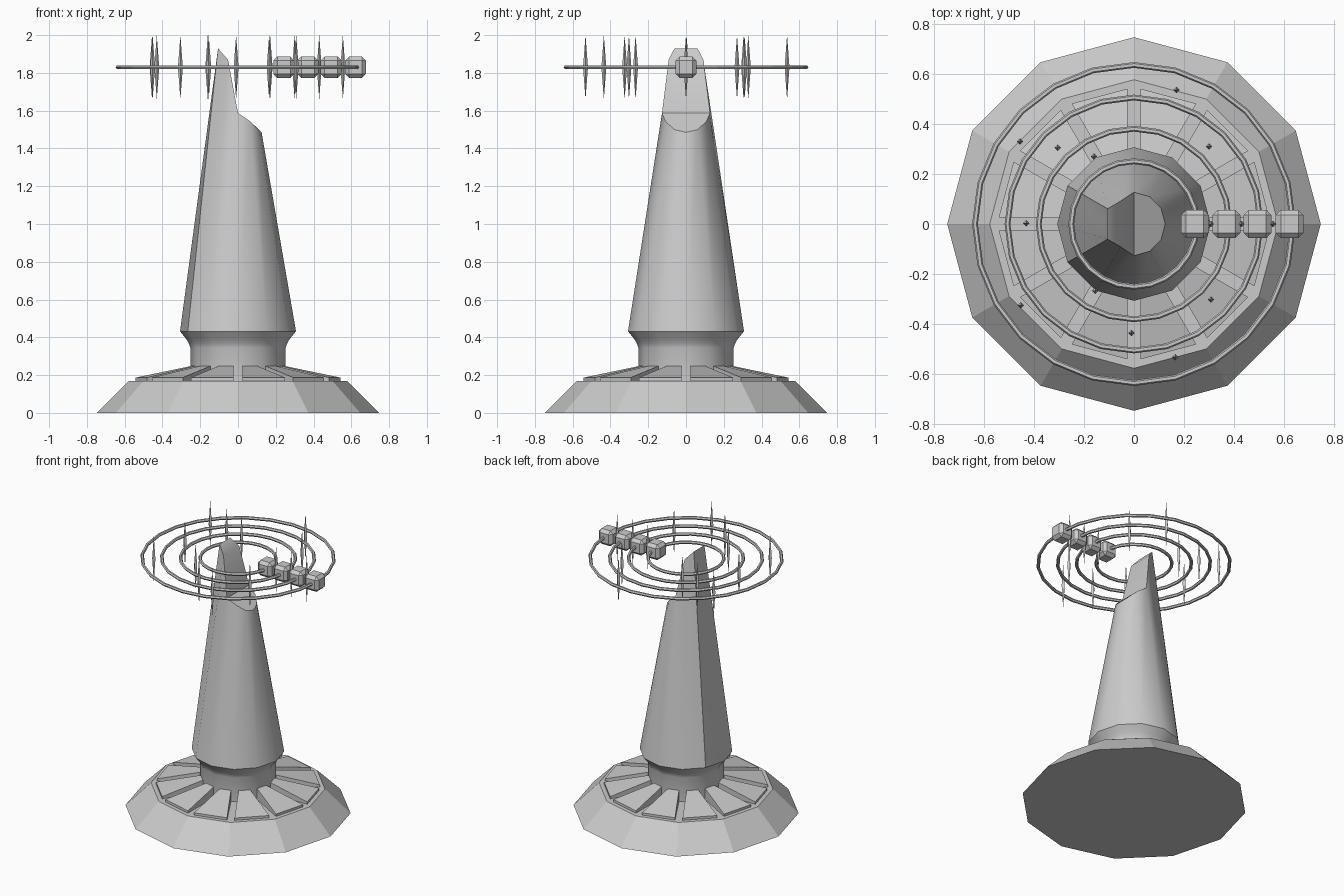
import bpy, bmesh, math
from mathutils import Matrix

if "Cube" in bpy.data.objects:
    bpy.data.objects.remove(bpy.data.objects["Cube"])

grey = bpy.data.materials.new("stone_grey")
grey.diffuse_color = (0.6, 0.6, 0.6, 1)
grey.use_nodes = True
grey.node_tree.nodes["Principled BSDF"].inputs["Base Color"].default_value = grey.diffuse_color
N = 12


def finish(name, bm, smooth=None):
    bmesh.ops.recalc_face_normals(bm, faces=bm.faces[:])
    me = bpy.data.meshes.new(name)
    bm.to_mesh(me)
    bm.free()
    me.materials.append(grey)
    ob = bpy.data.objects.new(name, me)
    bpy.context.collection.objects.link(ob)
    if smooth:
        bpy.ops.object.select_all(action='DESELECT')
        ob.select_set(True)
        bpy.context.view_layer.objects.active = ob
        bpy.ops.object.shade_smooth_by_angle(angle=math.radians(smooth))
    return ob


def ring(bm, r, z, n=N):
    return [bm.verts.new((r * math.cos(2 * math.pi * i / n),
                          r * math.sin(2 * math.pi * i / n), z)) for i in range(n)]


def bridge(bm, a, b):
    n = len(a)
    for i in range(n):
        j = (i + 1) % n
        bm.faces.new((a[i], a[j], b[j], b[i]))


# Twelve-sided sloped base
bm = bmesh.new()
low, top = ring(bm, 0.747, 0), ring(bm, 0.577, 0.17)
bridge(bm, low, top)
bm.faces.new(low)
bm.faces.new(top)
finish("base", bm)

# Sloping wedge slabs separated by parallel-sided slots
bm = bmesh.new()
half, gap = math.pi / N, 0.025


def corner(r, side):
    a = half - math.asin(gap / r)
    return r * math.cos(a), side * r * math.sin(a)


for k in range(N):
    rot = Matrix.Rotation((2 * k + 1) * half, 4, 'Z')
    plan = [(corner(0.542, -1), 0.187), (corner(0.542, 1), 0.187),
            (corner(0.24, 1), 0.25), (corner(0.24, -1), 0.25)]
    bot = [bm.verts.new((x, y, 0.165)) for (x, y), z in plan]
    up = [bm.verts.new((x, y, z)) for (x, y), z in plan]
    bridge(bm, bot, up)
    bm.faces.new(bot)
    bm.faces.new(up)
    bmesh.ops.transform(bm, matrix=rot, verts=bot + up)
finish("base_slabs", bm)

# Tapered tower: neck, flare, and a broken-off spire at the top
bm = bmesh.new()
profile = [(0.252, 0.16), (0.252, 0.345), (0.259, 0.365), (0.272, 0.388), (0.307, 0.432)]
rings = [ring(bm, r, z) for r, z in profile]
# radius and height of the rim at 0, 30 ... 180 degrees, mirrored across y
rim = [(0.125, 1.485), (0.125, 1.50), (0.126, 1.545), (0.127, 1.587),
       (0.106, 1.87), (0.122, 1.93), (0.118, 1.60)]
crown = []
for i in range(N):
    r, z = rim[min(i, N - i)]
    a = math.radians(30 * i)
    crown.append(bm.verts.new((r * math.cos(a), r * math.sin(a), z)))
rings.append(crown)
for a, b in zip(rings, rings[1:]):
    bridge(bm, a, b)
bm.faces.new(rings[0])
c = crown
bm.faces.new([c[i] for i in (9, 10, 11, 0, 1, 2, 3)])   # ledge
bm.faces.new((c[3], c[4], c[8], c[9]))                  # spire face
bm.faces.new((c[4], c[5], c[7], c[8]))                  # spire shoulder
bm.faces.new((c[5], c[6], c[7]))                        # spire back
finish("tower", bm, 35)

# Concentric orbit rings, each carrying a chamfered bead
RZ = 1.83
for r, bx in ((0.255, 0.243), (0.385, 0.37), (0.51, 0.493), (0.64, 0.622)):
    bpy.ops.mesh.primitive_torus_add(location=(0, 0, RZ), major_radius=r - 0.004,
                                     minor_radius=0.0115, major_segments=24,
                                     minor_segments=6)
    t = bpy.context.object
    t.name = "orbit_ring"
    t.data.materials.append(grey)

    bm = bmesh.new()
    bmesh.ops.create_cube(bm, size=0.112)
    bmesh.ops.bevel(bm, geom=bm.edges[:], offset=0.021, segments=1, affect='EDGES')
    bmesh.ops.translate(bm, verts=bm.verts[:], vec=(bx, 0, RZ))
    finish("bead", bm)

# Floating needle crystals
spots = [(0.17, 0.535), (-0.455, 0.33), (-0.305, 0.305), (-0.16, 0.27), (-0.43, 0.003),
         (0.30, 0.31), (-0.155, -0.267), (-0.452, -0.325), (-0.01, -0.435),
         (0.165, -0.532), (0.308, -0.302), (0.308, 0), (0.43, 0), (0.555, 0)]
bm = bmesh.new()
for x, y in spots:
    mid = ring(bm, 0.013, RZ, 4)
    tips = [bm.verts.new((0, 0, RZ + s * 0.17)) for s in (-1, 1)]
    for tip in tips:
        for i in range(4):
            bm.faces.new((mid[i], mid[(i + 1) % 4], tip))
    bmesh.ops.translate(bm, verts=mid + tips, vec=(x, y, 0))
finish("needles", bm)
